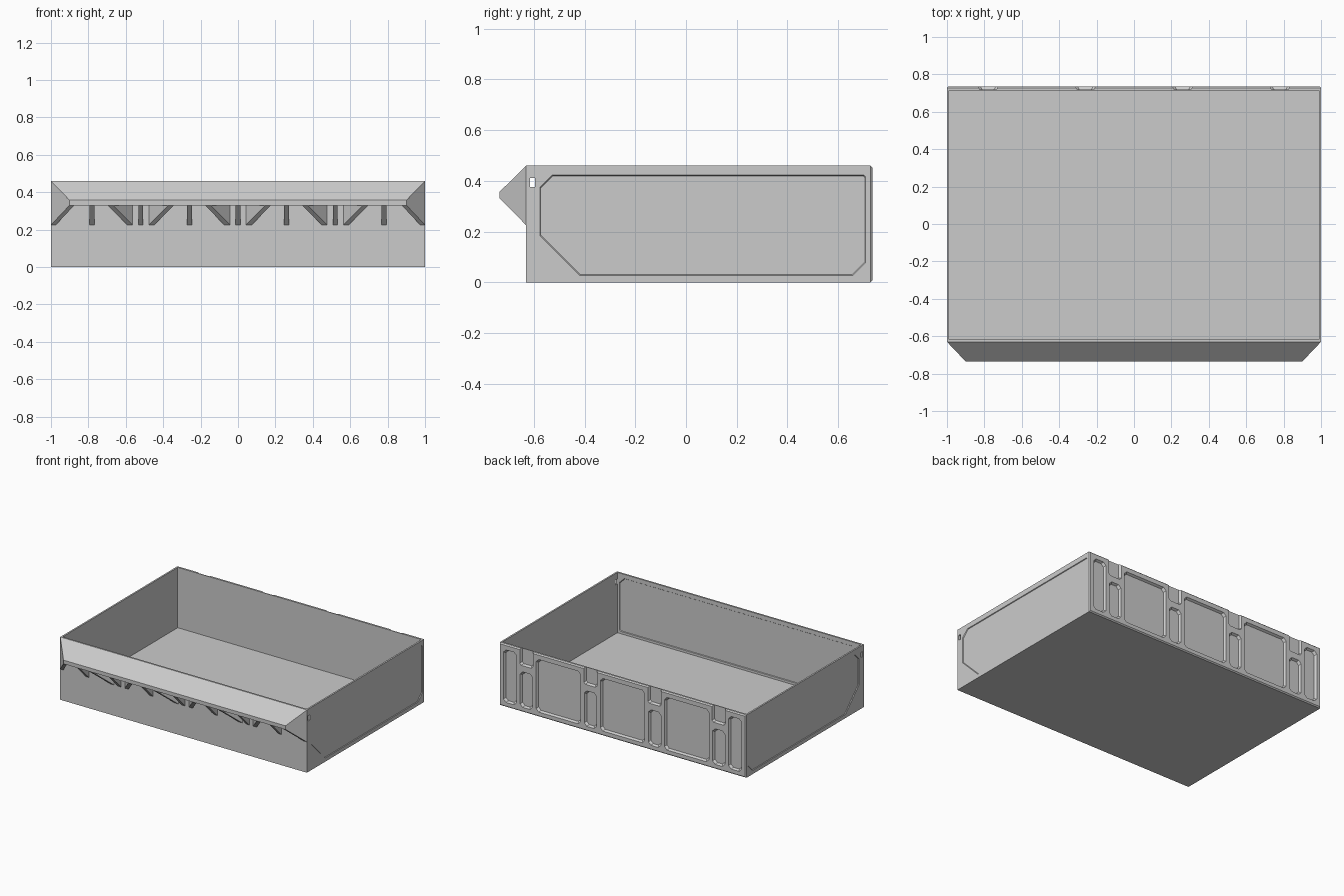
import bpy, bmesh

if "Cube" in bpy.data.objects:
    bpy.data.objects.remove(bpy.data.objects["Cube"])

FRONT, BACK, TOP = -0.63, 0.735, 0.46
TIP = -0.735                      # foremost line of the label lip


def loft(bm, ring_a, ring_b):
    """Closed solid between two matching rings of points."""
    a = [bm.verts.new(p) for p in ring_a]
    b = [bm.verts.new(p) for p in ring_b]
    n = len(a)
    bm.faces.new(a)
    bm.faces.new(b[::-1])
    for i in range(n):
        j = (i + 1) % n
        bm.faces.new((a[j], a[i], b[i], b[j]))


def box(bm, x0, x1, y0, y1, z0, z1):
    ring = [(x0, y0), (x1, y0), (x1, y1), (x0, y1)]
    loft(bm, [(x, y, z0) for x, y in ring], [(x, y, z1) for x, y in ring])


def finish(bm, name):
    bmesh.ops.recalc_face_normals(bm, faces=bm.faces[:])
    me = bpy.data.meshes.new(name)
    bm.to_mesh(me)
    bm.free()
    ob = bpy.data.objects.new(name, me)
    bpy.context.collection.objects.link(ob)
    return ob


def cut_rect(u0, u1, v0, v1, c, e=0.0):
    """Rectangle with cut corners (bl, br, tr, tl), grown by e."""
    u0, u1, v0, v1 = u0 - e, u1 + e, v0 - e, v1 + e
    return [(u0 + c[0], v0), (u1 - c[1], v0), (u1, v0 + c[1]), (u1, v1 - c[2]),
            (u1 - c[2], v1), (u0 + c[3], v1), (u0, v1 - c[3]), (u0, v0 + c[0])]


def pocket(bm, rect, corners, place, surface, depth, slope):
    """Sloped-wall pocket cutter; place(u, v, w) maps into space, depth is signed."""
    inner = cut_rect(*rect, corners, -slope)
    outer = cut_rect(*rect, corners, slope)
    loft(bm, [place(u, v, surface + depth) for u, v in inner],
         [place(u, v, surface - depth) for u, v in outer])


def subtract(ob, cutter):
    cutter.hide_render = True
    mod = ob.modifiers.new("cut", 'BOOLEAN')
    mod.operation, mod.solver, mod.object = 'DIFFERENCE', 'EXACT', cutter
    bpy.context.view_layer.objects.active = ob
    bpy.ops.object.modifier_apply(modifier=mod.name)
    bpy.data.objects.remove(cutter)


# Tray body, with the rim of its back face bevelled
bm = bmesh.new()
box(bm, -1, 1, FRONT, BACK, 0, TOP)
back_edges = [e for e in bm.edges if all(v.co.y > 0.7 for v in e.verts)]
bmesh.ops.bevel(bm, geom=back_edges, offset=0.008, segments=1, affect='EDGES')
tray = finish(bm, "tray_body")

# Open inside
bm = bmesh.new()
box(bm, -0.988, 0.988, FRONT + 0.013, 0.713, 0.018, 0.6)
subtract(tray, finish(bm, "cavity_cutter"))

# Recessed panels, slots and back pockets
bm = bmesh.new()
for s in (-1, 1):
    pocket(bm, (-0.576, 0.708, 0.027, 0.423), (0.157, 0.05, 0.006, 0.048),
           lambda u, v, w: (w, u, v), s, -s * 0.005, 0.003)
    box(bm, s * 0.98, s * 1.02, -0.616, -0.596, 0.375, 0.412)
pocket(bm, (-0.972, 0.972, 0.035, 0.43), (0.01, 0.01, 0.04, 0.04),
       lambda u, v, w: (u, w, v), FRONT + 0.013, -0.004, 0.003)
on_back = lambda u, v, w: (u, w, v)
small = (0.02,) * 4
for x0, x1 in ((-0.965, -0.86), (-0.70, -0.34), (-0.18, 0.18), (0.34, 0.70), (0.86, 0.965)):
    pocket(bm, (x0, x1, 0.035, 0.42), small, on_back, BACK, -0.016, 0.009)
for x in (-0.78, -0.26, 0.26, 0.78):
    pocket(bm, (x - 0.05, x + 0.05, 0.035, 0.295), small, on_back, BACK, -0.016, 0.009)
    pocket(bm, (x - 0.053, x + 0.053, 0.34, 0.55), (0.012,) * 4, on_back, BACK, -0.016, 0.009)
subtract(tray, finish(bm, "recess_cutter"))


# Sloped front lip, mitred at both ends
def lip_x(y):
    return 1 - (FRONT - y) * 0.1 / 0.105


profile = [(FRONT, TOP), (TIP, 0.357), (TIP, 0.33), (TIP + 0.008, 0.33),
           (TIP + 0.008, 0.353), (FRONT, 0.447)]
bm = bmesh.new()
loft(bm, [(-lip_x(y), y, z) for y, z in profile], [(lip_x(y), y, z) for y, z in profile])
finish(bm, "front_lip")


# Bracket plates under the lip: straight, or splayed sideways by slope
def bracket(name, x, slope, width, top=0.45):
    outline = [(FRONT, top), (FRONT, 0.225), (TIP + 0.001, 0.33), (TIP + 0.001, top - 0.104)]
    bm = bmesh.new()
    rings = [[(x + d + slope * (FRONT - y), y, z) for y, z in outline]
             for d in (-width / 2, width / 2)]
    loft(bm, *rings)
    finish(bm, name)


for s in (-1, 1):
    bracket("lip_end_plate", s * 0.987, -s * 0.952, 0.026, 0.459)
for i in range(-3, 4):
    x = i * 0.26
    bracket("straight_bracket", x, 0, 0.026)
    if i % 2 == 0:
        for s in (-1, 1):
            bracket("splayed_bracket", x + s * 0.058, s, 0.03)
# Remaining splayed pairs sit beside the outer middle brackets
